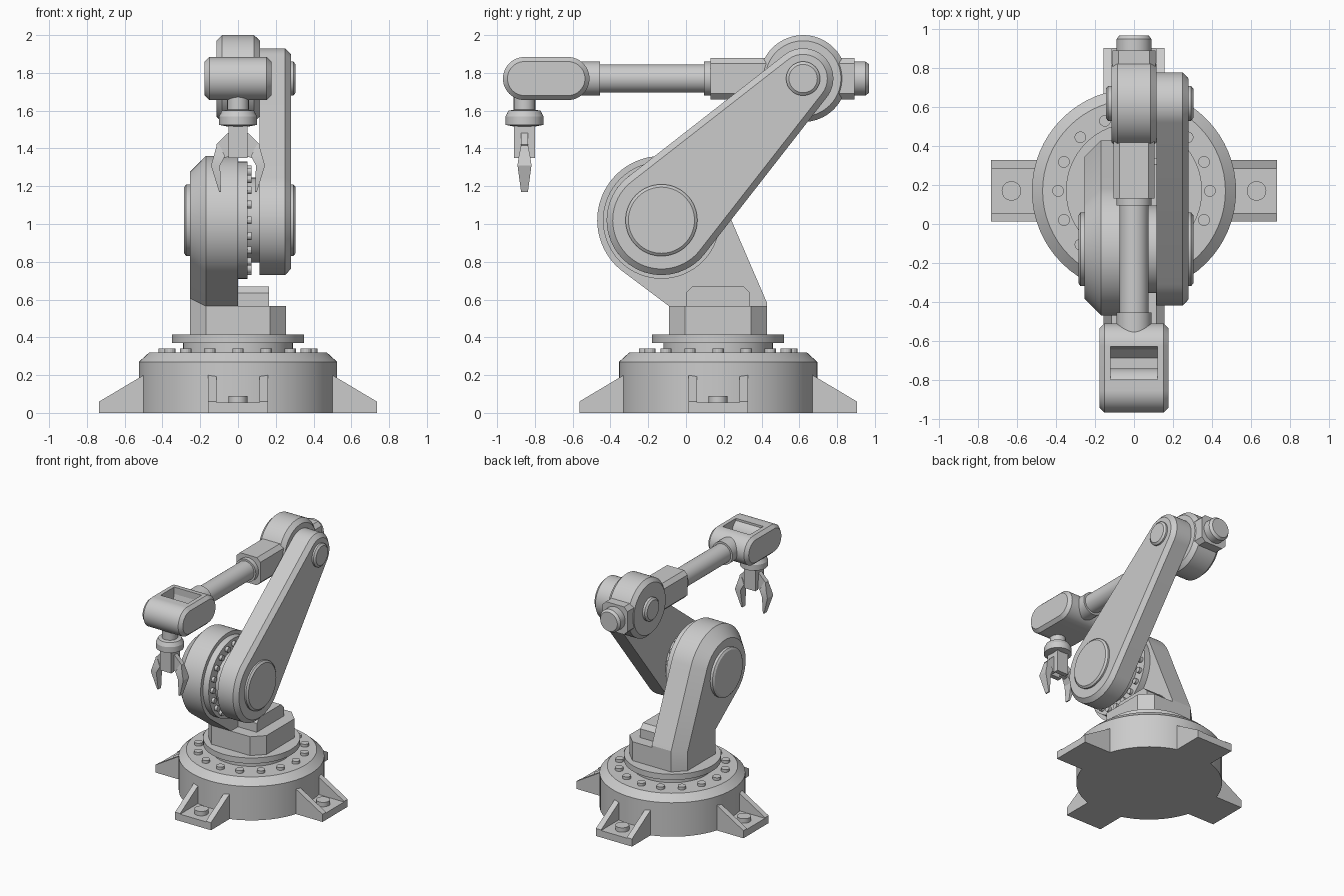
import bpy, bmesh, math
from math import cos, sin, pi, radians

if "Cube" in bpy.data.objects:
    bpy.data.objects.remove(bpy.data.objects["Cube"])

BASE_Y = 0.17
SHOULDER = (-0.13, 1.02)   # (y, z) pivots
ELBOW = (0.62, 1.77)
WRIST = (-0.855, 1.77)
MAP = {'X': lambda a, b, h: (h, a, b),
       'Y': lambda a, b, h: (a, h, b),
       'Z': lambda a, b, h: (a, b, h)}


def loft(name, axis, sections):
    """Join equal-length 2D outlines [(height, points), ...] along an axis."""
    bm = bmesh.new()
    rings = [[bm.verts.new(MAP[axis](a, b, h)) for a, b in pts] for h, pts in sections]
    n = len(rings[0])
    for r0, r1 in zip(rings, rings[1:]):
        for i in range(n):
            j = (i + 1) % n
            bm.faces.new((r0[i], r0[j], r1[j], r1[i]))
    bm.faces.new(rings[0])
    bm.faces.new(rings[-1])
    bmesh.ops.recalc_face_normals(bm, faces=bm.faces)
    me = bpy.data.meshes.new(name)
    bm.to_mesh(me)
    bm.free()
    ob = bpy.data.objects.new(name, me)
    bpy.context.collection.objects.link(ob)
    return ob


def prism(name, axis, pts, h0, h1):
    return loft(name, axis, [(h0, pts), (h1, pts)])


def rect(a0, a1, b0, b1, c=0.0):
    if c == 0:
        return [(a0, b0), (a1, b0), (a1, b1), (a0, b1)]
    return [(a0 + c, b0), (a1 - c, b0), (a1, b0 + c), (a1, b1 - c),
            (a1 - c, b1), (a0 + c, b1), (a0, b1 - c), (a0, b0 + c)]


def arc(c, r, d0, d1, n=40):
    return [(c[0] + r * cos(radians(d0 + (d1 - d0) * i / n)),
             c[1] + r * sin(radians(d0 + (d1 - d0) * i / n))) for i in range(n + 1)]


def turned(name, axis, c, steps, n=64):
    """Stack of circles (radius, height) about an axis through c."""
    return loft(name, axis, [(h, arc(c, r, 0, 360, n)[:-1]) for r, h in steps])


def capsule(c0, r0, c1, r1):
    """Outline around two circles joined by tangents."""
    dx, dy = c1[0] - c0[0], c1[1] - c0[1]
    d, t = math.hypot(dx, dy), math.degrees(math.atan2(dy, dx))
    k = math.degrees(math.acos((r0 - r1) / d))
    return arc(c0, r0, t + k, t + 360 - k) + arc(c1, r1, t - k, t + k)


# Round base with bolt circle
B = (0, BASE_Y)
turned("base_drum", 'Z', B, [(.525, 0), (.525, .27), (.47, .32)])
for i in range(16):
    a = i * pi / 8
    turned("base_bolt", 'Z', (.39 * cos(a), BASE_Y + .39 * sin(a)), [(.03, .31), (.03, .342)], 16)
turned("turntable_neck", 'Z', B, [(.29, .31), (.29, .38)])
turned("turntable_flange", 'Z', B, [(.35, .37), (.35, .415)])

# Four mounting feet with side ribs
rib = [(.45, 0), (.735, 0), (.735, .06), (.5, .2), (.45, .2)]
for k in range(4):
    parts = [prism("foot_plate", 'Z', rect(.42, .735, -.115, .115), 0, .055),
             prism("foot_rib", 'Y', rib, -.158, -.113),
             prism("foot_rib", 'Y', rib, .113, .158),
             turned("foot_bolt", 'Z', (.63, 0), [(.05, .05), (.05, .09)], 32)]
    for p in parts:
        p.location.y = BASE_Y
        p.rotation_euler.z = k * pi / 2

# Pedestal
prism("pedestal", 'Z', [(0, -.09), (.17, -.09), (.255, -.005), (.255, .345), (.17, .43), (0, .43)], .415, .565)
prism("pedestal_step", 'X', [(0, .55), (0, .635), (.035, .67), (.305, .67), (.34, .635), (.34, .55)], -.05, .165)

# Shoulder tower, outer face chamfered
outer = arc(SHOULDER, .34, 23.3, 233, 56) + [(-.09, .565), (-.09, .415), (.43, .415), (.43, .58)]
inner = arc(SHOULDER, .255, 23.3, 233, 56) + [(-.005, .607), (-.005, .415), (.345, .415), (.345, .563)]
loft("shoulder_tower", 'X', [(-.255, inner), (-.17, outer), (0, outer)])
turned("shoulder_cap_left", 'X', SHOULDER, [(.19, -.25), (.19, -.275), (.175, -.285)])
turned("shoulder_disc", 'X', SHOULDER, [(.31, -.01), (.31, .05)])
turned("shoulder_neck", 'X', SHOULDER, [(.225, .04), (.225, .12)])
for i in range(20):
    a = i * pi / 10
    turned("shoulder_bolt", 'X', (SHOULDER[0] + .27 * cos(a), SHOULDER[1] + .27 * sin(a)),
           [(.021, .04), (.021, .072)], 14)

# Upper arm with pivot caps
arm = capsule(SHOULDER, .29, ELBOW, .16)
loft("upper_arm", 'X', [(.115, arm), (.25, arm), (.28, capsule(SHOULDER, .258, ELBOW, .128))])
turned("shoulder_cap_right", 'X', SHOULDER, [(.19, .27), (.19, .293), (.175, .305)])
turned("elbow_cap_right", 'X', ELBOW, [(.09, .27), (.09, .293), (.075, .305)], 48)

# Elbow drum and forearm
turned("elbow_drum", 'X', ELBOW, [(.2, -.115), (.23, -.085), (.23, .085), (.2, .116)])
turned("elbow_cap_left", 'X', ELBOW, [(.075, -.145), (.09, -.133), (.09, -.1)], 48)
F = (0, 1.77)
prism("forearm_block", 'Y', rect(-.105, .105, 1.66, 1.88, .03), .13, .5)
prism("forearm_rear_block", 'Y', rect(-.11, .11, 1.66, 1.88, .03), .5, .893)
turned("forearm_rear_cap", 'Y', F, [(.09, .88), (.09, .95), (.075, .97)], 48)
turned("forearm_collar", 'Y', F, [(.09, .095), (.09, .14)], 48)
turned("forearm_tube", 'Y', F, [(.075, -.47), (.075, .11)], 48)
turned("wrist_collar", 'Y', F, [(.09, -.6), (.09, -.455)], 48)

# Wrist housing with a slot over the barrel
W2 = (-.625, 1.77)
big, small = capsule(W2, .114, WRIST, .114), capsule(W2, .09, WRIST, .09)
wrist = loft("wrist_housing", 'X', [(-.177, small), (-.152, big), (.152, big), (.177, small)])
cut = prism("slot_cutter", 'X', [(-.8, 1.72), (-.69, 1.72), (-.645, 1.77), (-.63, 1.83), (-.63, 1.95), (-.8, 1.95)],
            -.12, .12)
cut.hide_render = True
cut.hide_viewport = True
cut.display_type = 'WIRE'
mod = wrist.modifiers.new("slot", 'BOOLEAN')
mod.operation, mod.object, mod.solver = 'DIFFERENCE', cut, 'EXACT'
turned("wrist_barrel", 'X', WRIST, [(.112, -.13), (.112, .13)])

# Gripper mount and palm
G = (0, WRIST[0])
turned("gripper_mount", 'Z', G, [(.05, 1.515), (.1, 1.525), (.1, 1.57), (.085, 1.6), (.057, 1.605), (.057, 1.7)], 48)
gy = WRIST[0]
prism("palm", 'Z', rect(-.05, .05, gy - .056, gy + .056), 1.42, 1.53)
for s in (-1, 1):
    prism("palm_prong", 'Z', rect(-.05, .05, gy + s * .038 - .018, gy + s * .038 + .018), 1.35, 1.43)

# Two mirrored fingers
link = [(.03, 1.49), (.055, 1.48), (.115, 1.42), (.075, 1.35), (.03, 1.36)]
for s in (-1, 1):
    prism("finger_link", 'Y', [(s * x, z) for x, z in link], gy - .018, gy + .018)
    tip = [(1.17, .09, .1, .018), (1.31, .095, .143, .037), (1.36, .068, .128, .03), (1.42, .1, .112, .018)]
    loft("finger_tip", 'Z', [(z, [(s * x0, gy - w), (s * x1, gy - w), (s * x1, gy + w), (s * x0, gy + w)])
                             for z, x0, x1, w in tip])

# Smooth rounds, sharp edges
for ob in bpy.context.collection.objects:
    if ob is not cut:
        ob.select_set(True)
bpy.context.view_layer.objects.active = wrist
bpy.ops.object.shade_smooth_by_angle(angle=radians(20))
